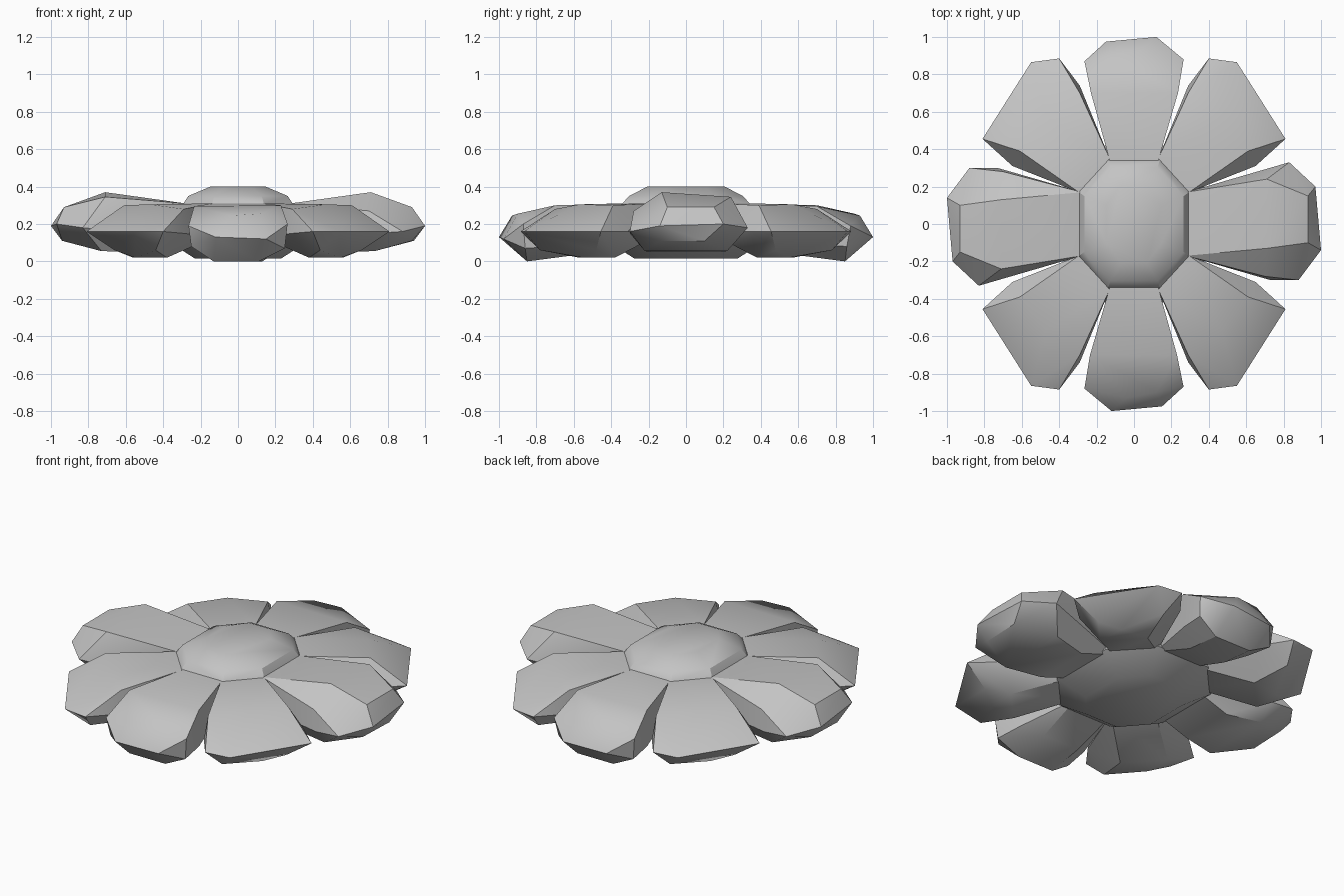
import bpy, bmesh, math

grey = bpy.data.materials.new("soft_grey")
grey.diffuse_color = (0.55, 0.55, 0.55, 1)


def faceted_part(name, points, sx=1, sy=1):
    """Convex faceted solid around the given points, mirrored by sx, sy."""
    bm = bmesh.new()
    for x, y, z in points:
        bm.verts.new((x * sx, y * sy, z))
    bmesh.ops.convex_hull(bm, input=bm.verts[:])
    loose = [v for v in bm.verts if not v.link_faces]
    bmesh.ops.delete(bm, geom=loose, context='VERTS')
    bmesh.ops.dissolve_limit(bm, angle_limit=math.radians(2),
                             verts=bm.verts[:], edges=bm.edges[:])
    bmesh.ops.recalc_face_normals(bm, faces=bm.faces[:])
    mesh = bpy.data.meshes.new(name)
    bm.to_mesh(mesh)
    bm.free()
    mesh.materials.append(grey)
    obj = bpy.data.objects.new(name, mesh)
    bpy.context.collection.objects.link(obj)
    bpy.ops.object.select_all(action='DESELECT')
    obj.select_set(True)
    bpy.context.view_layer.objects.active = obj
    bpy.ops.object.shade_smooth_by_angle(angle=math.radians(32))
    return obj


# Domed octagonal centre with a bowl below: (x scale, y scale, height) per ring
octagon = [(0.14, 0.345), (0.295, 0.17), (0.295, -0.17), (0.14, -0.345),
           (-0.14, -0.345), (-0.295, -0.17), (-0.295, 0.17), (-0.14, 0.345)]
rings = [(0.78, 0.8, 0.015), (1.28, 1.22, 0.11), (1, 1, 0.305),
         (0.9, 0.88, 0.35), (0.5, 0.6, 0.40)]
faceted_part("flower_centre", [(x * a, y * b, z) for a, b, z in rings for x, y in octagon])

# Front and back petals
long_petal = [
    (-0.13, -0.34, 0.31), (0.13, -0.34, 0.31), (-0.13, -0.34, 0.13), (0.13, -0.34, 0.13),
    (-0.235, -0.70, 0.295), (0.23, -0.70, 0.30),
    (-0.23, -0.70, 0.09), (0.23, -0.70, 0.08),
    (-0.265, -0.88, 0.19), (0.265, -0.87, 0.20),
    (-0.04, -0.93, 0.245), (0.12, -0.90, 0.255),
    (-0.12, -1.0, 0.13), (0.15, -0.975, 0.12), (-0.25, -0.86, 0.08), (0.25, -0.86, 0.07),
    (-0.13, -0.85, 0.0), (0.11, -0.85, 0.0), (-0.12, -0.62, 0.03), (0.12, -0.62, 0.03)]

# Left and right petals, raised toward the tip
side_petal = [
    (0.28, 0.17, 0.31), (0.28, -0.17, 0.31), (0.28, 0.17, 0.13), (0.28, -0.17, 0.13),
    (0.71, 0.24, 0.345), (0.71, -0.13, 0.37),
    (0.83, 0.33, 0.18), (0.70, -0.28, 0.27),
    (0.93, 0.15, 0.29), (0.93, -0.10, 0.29),
    (0.97, 0.20, 0.20), (1.0, -0.14, 0.19),
    (0.88, -0.30, 0.16), (0.73, -0.30, 0.15),
    (0.94, 0.10, 0.11), (0.93, -0.14, 0.11),
    (0.73, 0.22, 0.055), (0.73, -0.22, 0.055), (0.52, 0.17, 0.05), (0.52, -0.17, 0.05)]

# Broad diagonal petals
diagonal_petal = [
    (0.13, 0.35, 0.31), (0.295, 0.17, 0.31), (0.13, 0.35, 0.13), (0.295, 0.17, 0.13),
    (0.29, 0.70, 0.28), (0.61, 0.39, 0.30), (0.47, 0.57, 0.305),
    (0.29, 0.74, 0.15), (0.65, 0.31, 0.16),
    (0.40, 0.885, 0.16), (0.55, 0.865, 0.16), (0.81, 0.455, 0.16),
    (0.38, 0.57, 0.02), (0.56, 0.38, 0.02), (0.55, 0.55, 0.02),
    (0.66, 0.48, 0.06), (0.44, 0.78, 0.06)]

for s, fb, lr in ((1, "front", "right"), (-1, "back", "left")):
    faceted_part(fb + "_petal", long_petal, s, s)
    faceted_part(lr + "_petal", side_petal, s, s)
    for t, side in ((1, "right"), (-1, "left")):
        faceted_part(fb + "_" + side + "_petal", diagonal_petal, t, -s)
